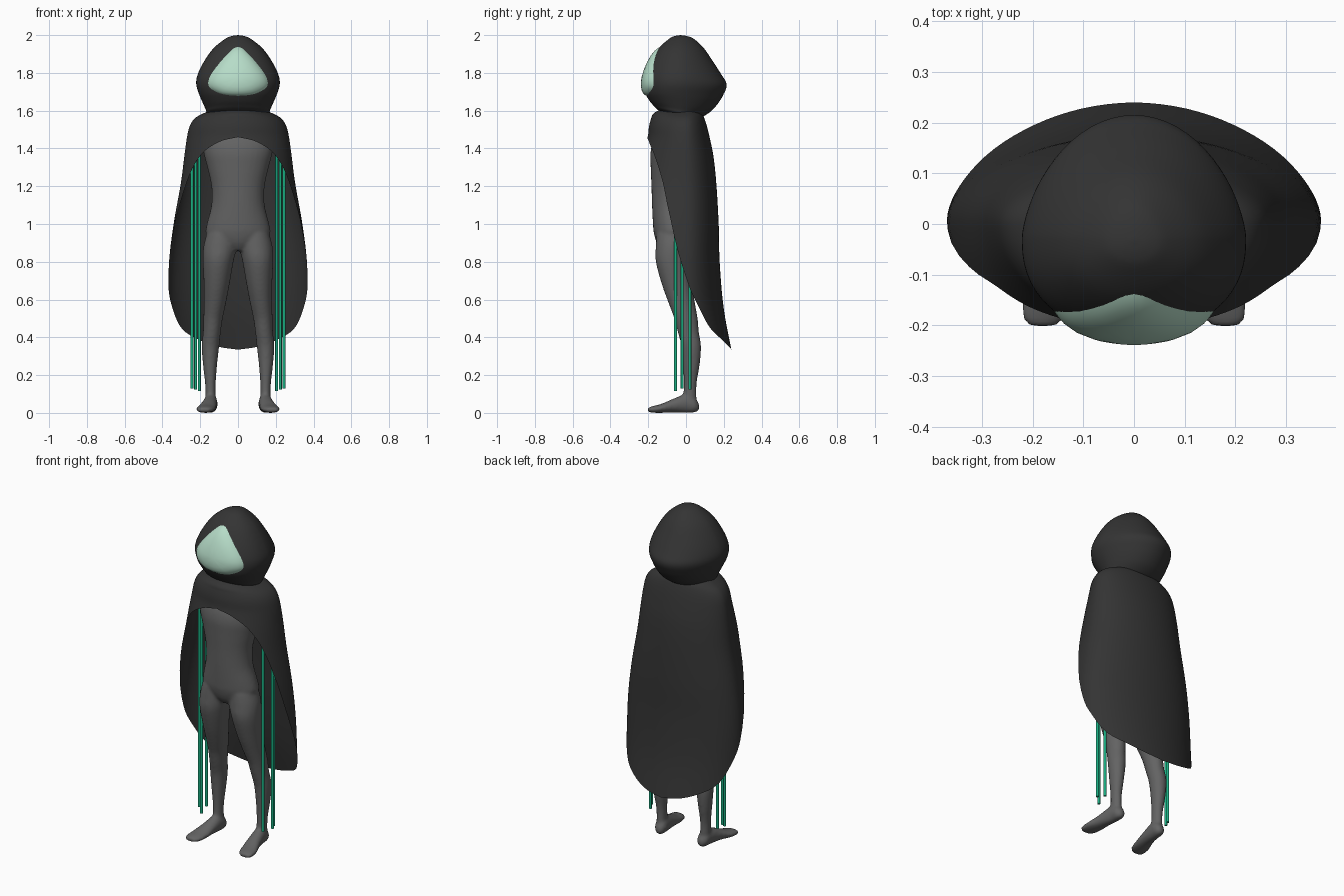
import bpy, bmesh
from math import sin, cos, pi, radians
from mathutils import Vector
from mathutils.bvhtree import BVHTree

if "Cube" in bpy.data.objects:
    bpy.data.objects.remove(bpy.data.objects["Cube"])


def material(name, rgb):
    m = bpy.data.materials.new(name)
    m.diffuse_color = (*rgb, 1)
    m.use_nodes = True
    m.node_tree.nodes["Principled BSDF"].inputs["Base Color"].default_value = m.diffuse_color
    return m


def interp(table, t):
    """Smooth interpolation of rows (key, values...) with ascending keys."""
    n = len(table)
    i = 0
    while i < n - 2 and t > table[i + 1][0]:
        i += 1
    p, q = table[i], table[i + 1]
    a, b = table[max(i - 1, 0)], table[min(i + 2, n - 1)]
    h = q[0] - p[0]
    s = min(max((t - p[0]) / h, 0), 1)
    out = []
    for k in range(1, len(p)):
        m0 = (q[k] - a[k]) / (q[0] - a[0]) * h
        m1 = (b[k] - p[k]) / (b[0] - p[0]) * h
        out.append((2*s**3 - 3*s**2 + 1)*p[k] + (s**3 - 2*s**2 + s)*m0
                   + (3*s**2 - 2*s**3)*q[k] + (s**3 - s**2)*m1)
    return out


def resample(rows, steps):
    """Evenly sample a list of rows through a smooth curve."""
    table = [(i, *r) for i, r in enumerate(rows)]
    return [interp(table, i / steps) for i in range((len(rows) - 1) * steps + 1)]


def loft(bm, rings, caps=(False, False)):
    vs = [[bm.verts.new(p) for p in r] for r in rings]
    n = len(vs[0])
    for a, b in zip(vs, vs[1:]):
        for j in range(n):
            k = (j + 1) % n
            bm.faces.new((a[j], a[k], b[k], b[j]))
    if caps[0]:
        bm.faces.new(vs[0])
    if caps[1]:
        bm.faces.new(vs[-1])


def finish(bm, name, mat):
    bmesh.ops.remove_doubles(bm, verts=bm.verts, dist=1e-5)
    bmesh.ops.recalc_face_normals(bm, faces=bm.faces)
    for f in bm.faces:
        f.smooth = True
    me = bpy.data.meshes.new(name)
    bm.to_mesh(me)
    bm.free()
    ob = bpy.data.objects.new(name, me)
    me.materials.append(mat)
    bpy.context.collection.objects.link(ob)
    return ob


cloth = material("dark_cloth", (0.034, 0.034, 0.034))
skin = material("grey_body", (0.125, 0.125, 0.125))
pale = material("pale_green", (0.47, 0.72, 0.58))
green = material("cord_green", (0.01, 0.42, 0.22))

# Hood: rows of z, half width, front y, back y
hood_rows = [(1.575, .13, -.13, .05), (1.59, .163, -.158, .08), (1.61, .171, -.175, .115),
             (1.64, .185, -.195, .155), (1.69, .207, -.215, .2), (1.74, .221, -.222, .215),
             (1.79, .214, -.215, .188), (1.86, .18, -.188, .143), (1.93, .13, -.145, .095),
             (1.98, .068, -.09, .042), (1.995, .034, -.06, .005), (2.0, 0, -.03, -.03)]
rings = []
for z, w, f, b in resample(hood_rows, 4):
    ring = []
    for j in range(64):
        a = 2 * pi * j / 64
        c = cos(a)
        y = -.03 + ((f + .03) * c**.85 if c > 0 else (b + .03) * (-c)**1.25)
        tilt = .2 * max(0, min(1, (1.69 - z) / .1)) * (y + .05)
        ring.append((w * sin(a), y, z - tilt))
    rings.append(ring)
bm = bmesh.new()
loft(bm, rings, (True, False))
tree = BVHTree.FromBMesh(bm)
finish(bm, "hood", cloth)

# Face mask: rounded triangle projected on the hood front and puffed out
half = [(0, 1.942), (.025, 1.933), (.06, 1.9), (.1, 1.855), (.145, 1.795), (.162, 1.75),
        (.15, 1.717), (.1, 1.69), (.05, 1.679), (0, 1.676)]
outline = resample(half, 4)
outline += [(-x, z) for x, z in outline[-2:0:-1]]
rings = []
for f in (1, .985, .96, .92, .85, .7, .5, .25, 0):
    ring = []
    for x, z in outline:
        px, pz = x * f, 1.775 + (z - 1.775) * f
        hit = tree.ray_cast(Vector((px, -1, pz)), Vector((0, 1, 0)))[0]
        ring.append((px, hit.y + .004 - .021 * (1 - f**8), pz))
    rings.append(ring)
bm = bmesh.new()
loft(bm, rings)
finish(bm, "face_mask", pale)

# Cloak: z, half width, front depth, back depth; hem height by angle from the front
section = [(.335, .37, .36, .24), (.55, .371, .36, .2), (.8, .365, .36, .178), (1.0, .341, .36, .173),
           (1.22, .302, .28, .16), (1.36, .284, .235, .145), (1.46, .27, .203, .125),
           (1.52, .255, .195, .11), (1.56, .228, .184, .097), (1.585, .185, .172, .085),
           (1.61, .12, .13, .05)]
hem = [(0, 1.46), (21, 1.435), (45, 1.36), (64, 1.22), (77, 1.02), (82.5, .87), (91, .71),
       (110, .56), (126, .45), (147, .385), (164, .35), (180, .335)]
columns = [(a, interp(hem, min(a, 360 - a))[0]) for a in range(0, 360, 4)]
rings = []
for i in range(41):
    ring = []
    for a, low in columns:
        z = 1.61 + (low - 1.61) * (i / 40)**1.7
        w, f, b = interp(section, z)
        c = cos(radians(a))
        ring.append((w * sin(radians(a)), -c * (f if c > 0 else b), z))
    rings.append(ring)
bm = bmesh.new()
loft(bm, rings)
finish(bm, "cloak", cloth)

# Body: lofted torso, legs and feet, fused by a voxel remesh
torso = [(0, -.08, .86, .05, .05), (0, -.07, .9, .13, .085), (0, -.065, .95, .17, .105),
         (0, -.07, 1.0, .165, .105), (0, -.08, 1.1, .141, .1), (0, -.083, 1.2, .141, .1),
         (0, -.08, 1.3, .163, .107), (0, -.08, 1.38, .183, .108), (0, -.075, 1.45, .19, .095),
         (0, -.06, 1.5, .15, .075), (0, -.05, 1.54, .07, .055), (0, -.045, 1.62, .055, .055)]
leg = [(.085, -.07, .95, .08, .085), (.095, -.07, .88, .088, .09), (.105, -.07, .8, .081, .09),
       (.113, -.048, .68, .068, .08), (.122, -.022, .58, .058, .07), (.132, 0, .5, .051, .062),
       (.138, .012, .43, .047, .056), (.146, .028, .35, .046, .052), (.148, .028, .25, .037, .044),
       (.146, .022, .15, .028, .034), (.145, .02, .06, .028, .036)]
foot = [(.14, .07, .03, .015, .018), (.142, .045, .042, .033, .04), (.145, 0, .05, .036, .05),
        (.155, -.07, .038, .042, .036), (.168, -.13, .024, .05, .024),
        (.177, -.18, .018, .046, .017), (.181, -.203, .016, .028, .01)]


def tube(bm, rows, side, flat):
    """Elliptical loft; flat=True gives horizontal rings, else rings facing y."""
    rings = []
    for x, y, z, rx, r2 in resample(rows, 4):
        ring = []
        for j in range(32):
            u, v = rx * cos(j * pi / 16), r2 * sin(j * pi / 16)
            ring.append((side * (x + u), y + v * flat, z + v * (not flat)))
        rings.append(ring)
    loft(bm, rings, (True, True))


bm = bmesh.new()
tube(bm, torso, 1, True)
for side in (-1, 1):
    tube(bm, leg, side, True)
    tube(bm, foot, side, False)
body = finish(bm, "body", skin)
rm = body.modifiers.new("fuse", "REMESH")
rm.mode = 'VOXEL'
rm.voxel_size = .009
rm.use_smooth_shade = True
sm = body.modifiers.new("soften", "SMOOTH")
sm.factor = .5
sm.iterations = 6

# Hanging cords, three on each side
for side in (-1, 1):
    for k, (x, y, low) in enumerate([(.205, -.055, .115), (.224, .02, .125), (.244, -.02, .13)]):
        bm = bmesh.new()
        loft(bm, [[(side * x + .008 * cos(j * pi / 6), y + .008 * sin(j * pi / 6), z)
                   for j in range(12)] for z in (low, 1.4)], (True, True))
        cord = finish(bm, f"cord_{'left' if side < 0 else 'right'}_{k + 1}", green)
        for p in cord.data.polygons:
            p.use_smooth = len(p.vertices) == 4
